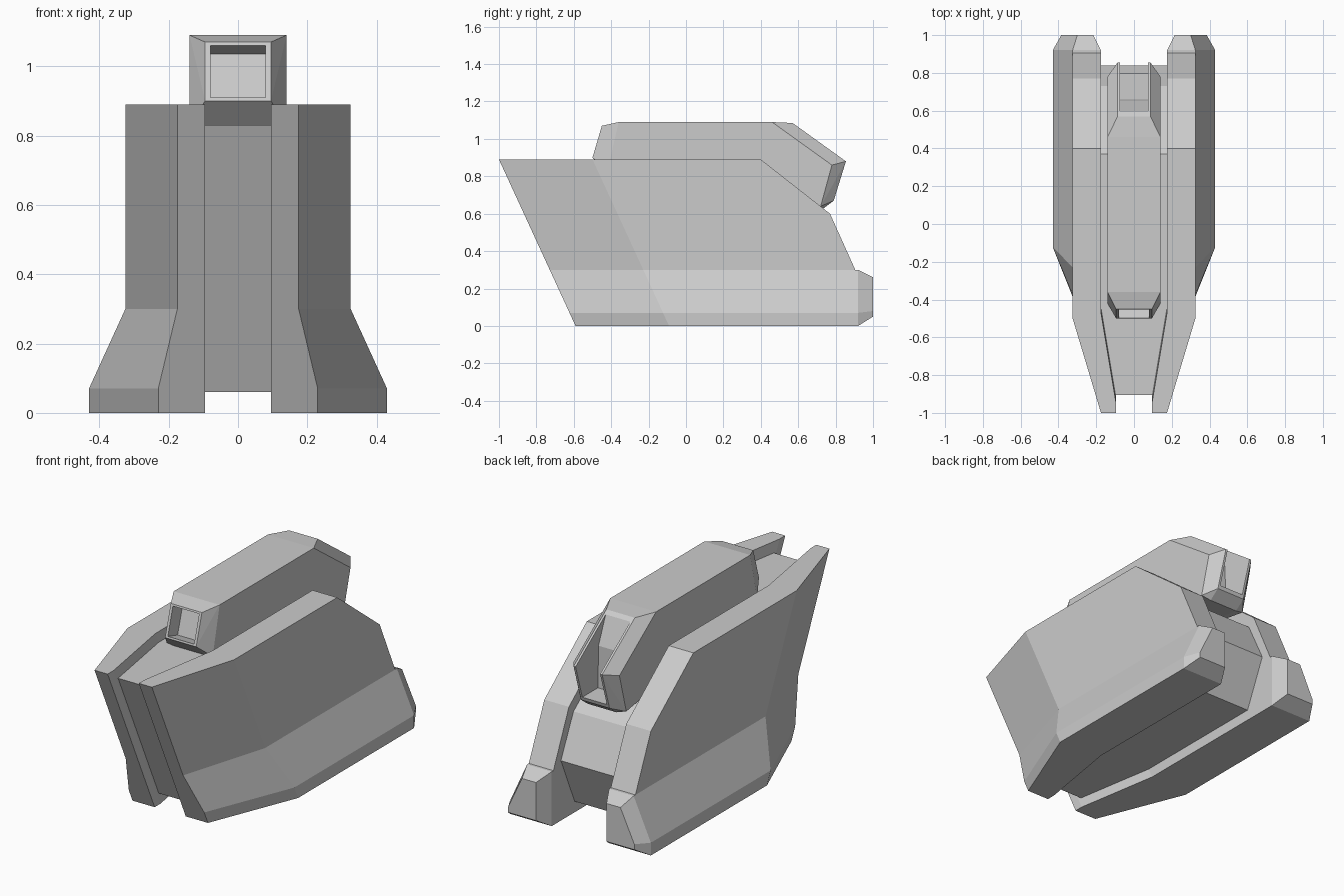
import bpy, bmesh

if "Cube" in bpy.data.objects:
    bpy.data.objects.remove(bpy.data.objects["Cube"])

def make(name, bm):
    bmesh.ops.recalc_face_normals(bm, faces=bm.faces)
    mesh = bpy.data.meshes.new(name)
    bm.to_mesh(mesh)
    bm.free()
    ob = bpy.data.objects.new(name, mesh)
    bpy.context.collection.objects.link(ob)
    return ob

def loft(name, rings):
    """Skin a stack of equal-sized closed rings and cap both ends."""
    bm = bmesh.new()
    vs = [[bm.verts.new(p) for p in r] for r in rings]
    n = len(vs[0])
    for a, b in zip(vs, vs[1:]):
        for i in range(n):
            j = (i + 1) % n
            bm.faces.new((a[i], a[j], b[j], b[i]))
    bm.faces.new(vs[0])
    bm.faces.new(vs[-1])
    return make(name, bm)

def prism(name, profile, half):
    """Extrude a (y, z) profile across x."""
    return loft(name, [[(x, y, z) for y, z in profile] for x in (-half, half)])

def hull(name, points):
    bm = bmesh.new()
    for p in points:
        bm.verts.new(p)
    res = bmesh.ops.convex_hull(bm, input=bm.verts)
    loose = [v for v in bm.verts if not v.link_faces]
    bmesh.ops.delete(bm, geom=loose, context='VERTS')
    bmesh.ops.dissolve_limit(bm, angle_limit=0.02, verts=bm.verts, edges=bm.edges)
    return make(name, bm)

def cut(ob, cutter):
    cutter.hide_render = True
    cutter.hide_viewport = False
    m = ob.modifiers.new("cut", 'BOOLEAN')
    m.operation, m.solver, m.object = 'DIFFERENCE', 'EXACT', cutter
    bpy.context.view_layer.objects.active = ob
    bpy.ops.object.modifier_apply(modifier=m.name)
    bpy.data.objects.remove(cutter)

# side panels: raked front, flared skirt; levels are (z, front x, side x, rear y)
levels = [(0.89, 0.175, 0.325, 0.40), (0.60, 0.175, 0.325, 0.77),
          (0.30, 0.175, 0.325, 0.905), (0.07, 0.23, 0.43, 0.92), (0, 0.23, 0.43, 0.92)]
foot = [(0.175, 0), (0.175, 0.3), (0.325, 0.3), (0.43, 0.07), (0.43, 0)]
foot_end = [(0.215, 0.05), (0.215, 0.26), (0.30, 0.26), (0.385, 0.08), (0.385, 0.05)]
for side, s in (("left", -1), ("right", 1)):
    rings = []
    for z, xf, xs, rear in levels:
        f = -1 + (0.89 - z) * 0.46
        ring = [(0.095, f), (xf, f), (xs, f + 0.5), (xs, rear),
                (0.175, rear), (0.175, f + 0.53), (0.095, f + 0.05)]
        rings.append([(s * x, y, z) for x, y in ring])
    loft(side + "_panel", rings)
    # chamfered rear end of the skirt
    loft(side + "_rear_foot", [[(s * x, y, z) for x, z in ring]
         for y, ring in ((0.90, foot), (0.92, foot), (1.0, foot_end))])

# central body between the panels
prism("central_body", [(-0.905, 0.83), (0.37, 0.83), (0.73, 0.56),
                       (0.84, 0.33), (0.72, 0.06), (-0.55, 0.06)], 0.176)

# upper housing: outer side outline, narrower front face, narrower rear end
outline = [(0.14, [(-0.36, 1.09), (-0.42, 0.83), (0.46, 1.09), (0.78, 0.86), (0.72, 0.64)]),
           (0.095, [(-0.45, 1.07), (-0.50, 0.90), (-0.43, 0.83)]),
           (0.087, [(0.57, 1.085), (0.855, 0.88), (0.79, 0.67), (0.73, 0.625)])]
housing = hull("upper_housing", [(s * x, y, z) for x, pts in outline
                                 for y, z in pts for s in (-1, 1)])

# front window recess and open rear channel
cut(housing, prism("window_cutter", [(-0.597, 0.939), (-0.412, 0.885),
                                     (-0.367, 1.035), (-0.552, 1.089)], 0.08))
cut(housing, prism("channel_cutter", [(0.59, 1.075), (0.655, 0.92), (0.66, 0.69),
                                      (1.0, 0.69), (1.0, 1.2), (0.59, 1.2)], 0.075))
